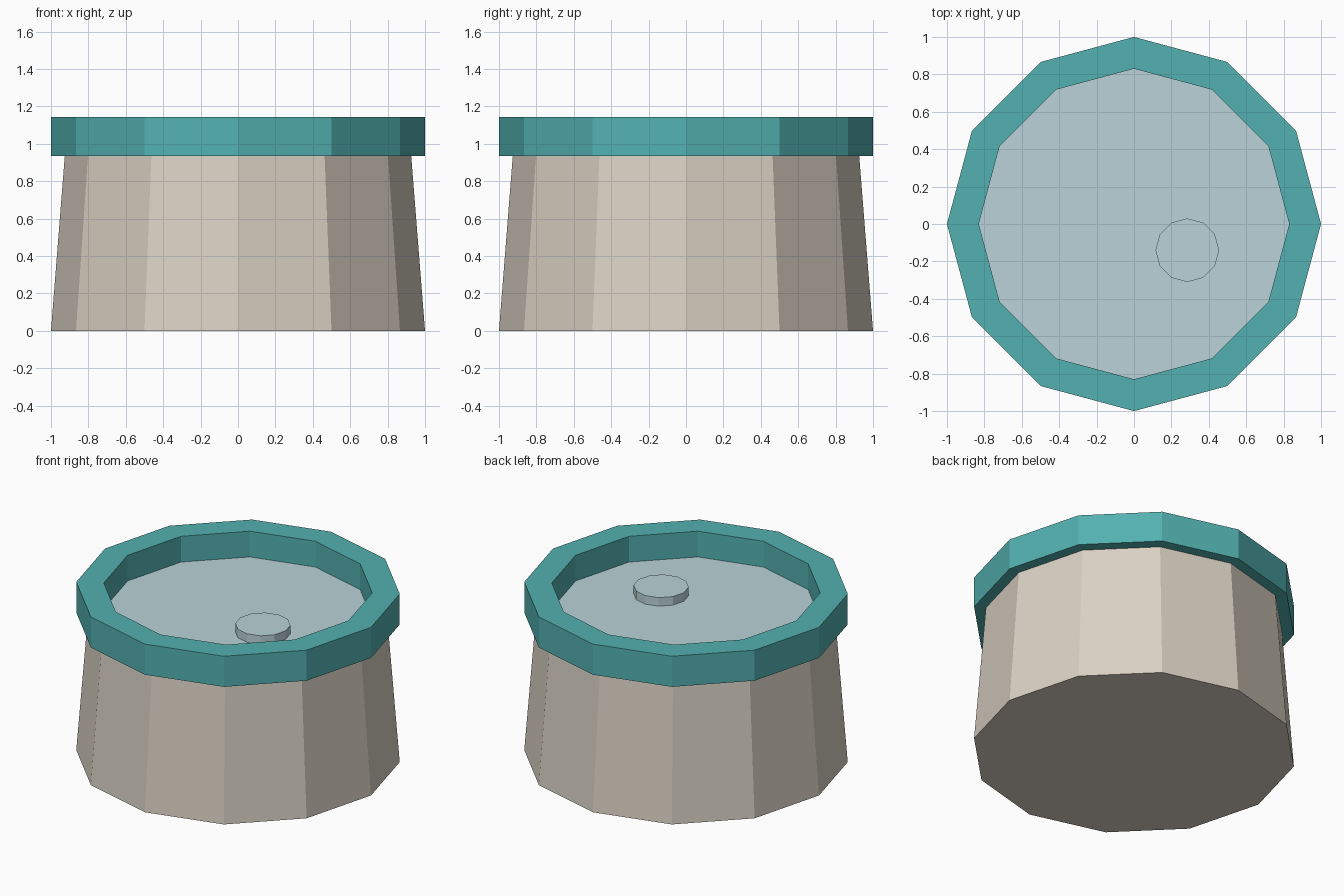
import bpy
import bmesh
from math import cos, sin, tau

cube = bpy.data.objects.get("Cube")
if cube:
    bpy.data.objects.remove(cube, do_unlink=True)

SIDES = 12


def material(name, rgb):
    mat = bpy.data.materials.new(name)
    mat.use_nodes = True
    mat.diffuse_color = (*rgb, 1)
    mat.node_tree.nodes["Principled BSDF"].inputs["Base Color"].default_value = (*rgb, 1)
    return mat


def lathe(name, profile, mat, centre=(0, 0), ring=False):
    """Turn (radius, z) points into a faceted solid, or a closed ring."""
    bm = bmesh.new()
    loops = [[bm.verts.new((r * cos(tau * i / SIDES), r * sin(tau * i / SIDES), z))
              for i in range(SIDES)] for r, z in profile]
    pairs = list(zip(loops, loops[1:]))
    if ring:
        pairs.append((loops[-1], loops[0]))
    else:
        bm.faces.new(loops[0])
        bm.faces.new(loops[-1])
    for a, b in pairs:
        for i in range(SIDES):
            j = (i + 1) % SIDES
            bm.faces.new((a[i], a[j], b[j], b[i]))
    bmesh.ops.recalc_face_normals(bm, faces=bm.faces)
    mesh = bpy.data.meshes.new(name)
    bm.to_mesh(mesh)
    bm.free()
    mesh.materials.append(mat)
    obj = bpy.data.objects.new(name, mesh)
    obj.location = (*centre, 0)
    bpy.context.collection.objects.link(obj)
    return obj


beige = material("warm_beige", (0.70, 0.64, 0.55))
teal = material("teal", (0.088, 0.44, 0.44))
pale_blue = material("pale_blue", (0.49, 0.65, 0.69))

# Tapered tub body
lathe("tub_body", [(1, 0), (0.925, 0.95)], beige)

# Overhanging rim ring
lathe("rim", [(0.83, 0.935), (1, 0.935), (1, 1.143), (0.83, 1.143)], teal, ring=True)

# Recessed surface inside the rim
lathe("inner_surface", [(0.84, 0.94), (0.84, 0.968)], pale_blue)

# Small off-centre disc on the surface
lathe("small_disc", [(0.17, 0.968), (0.17, 1.026)], pale_blue, centre=(0.285, -0.14))
